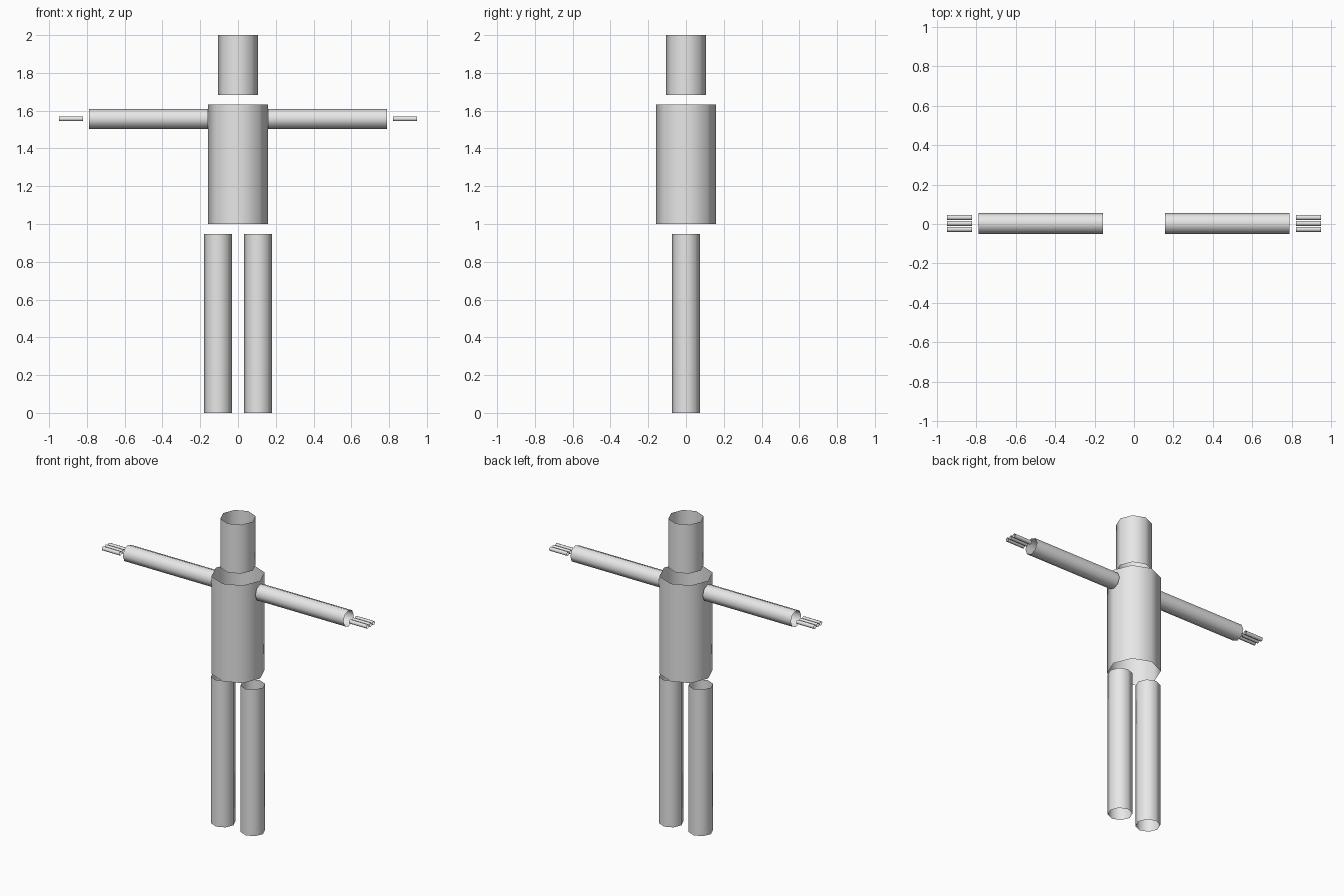
import bpy
import bmesh
from mathutils import Matrix, Vector

if "Cube" in bpy.data.objects:
    bpy.data.objects.remove(bpy.data.objects["Cube"])

SIDES = 8

grey = bpy.data.materials.new("plain grey")
grey.diffuse_color = (0.8, 0.8, 0.8, 1)
grey.use_nodes = True
grey.node_tree.nodes["Principled BSDF"].inputs["Base Color"].default_value = grey.diffuse_color


def tube(name, radius, start, end):
    """Open-ended smooth tube from start to end."""
    start, end = Vector(start), Vector(end)
    axis = end - start
    bm = bmesh.new()
    bmesh.ops.create_cone(bm, cap_ends=False, segments=SIDES,
                          radius1=radius, radius2=radius, depth=axis.length)
    turn = axis.to_track_quat('Z', 'Y').to_matrix().to_4x4()
    bm.transform(Matrix.Translation((start + end) / 2) @ turn)
    for f in bm.faces:
        f.smooth = True
    mesh = bpy.data.meshes.new(name)
    bm.to_mesh(mesh)
    bm.free()
    mesh.materials.append(grey)
    obj = bpy.data.objects.new(name, mesh)
    bpy.context.collection.objects.link(obj)
    return obj


# Head and torso
tube("head", 0.105, (0, 0, 1.684), (0, 0, 2.0))
tube("torso", 0.158, (0, 0, 1.0), (0, 0, 1.632))

# Limbs on both sides
ARM_Z, ARM_Y = 1.557, 0.003
for side, label in ((-1, "right"), (1, "left")):
    tube(label + "_leg", 0.073, (side * 0.106, 0, 0), (side * 0.106, 0, 0.947))
    tube(label + "_arm", 0.053, (side * 0.158, ARM_Y, ARM_Z),
         (side * 0.789, ARM_Y, ARM_Z))
    # Three fingers floating past the arm
    for i in (-1, 0, 1):
        y = ARM_Y + i * 0.03
        tube(f"{label}_finger_{i + 2}", 0.013, (side * 0.821, y, ARM_Z),
             (side * 0.947, y, ARM_Z))
